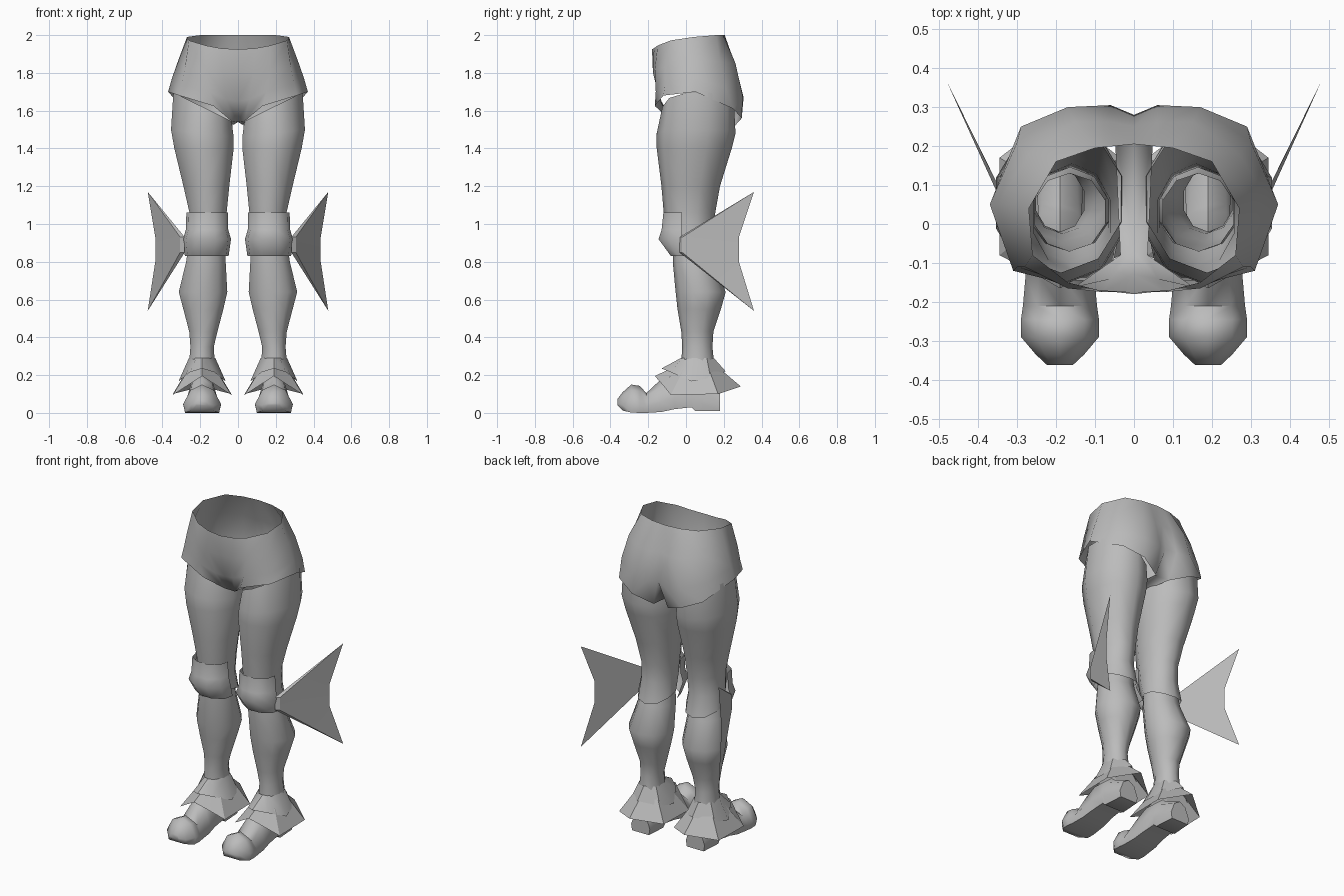
import bpy, bmesh, math

if "Cube" in bpy.data.objects:
    bpy.data.objects.remove(bpy.data.objects["Cube"])

grey = bpy.data.materials.new("plain_grey")
grey.diffuse_color = (0.5, 0.5, 0.5, 1)
grey.use_nodes = True
grey.node_tree.nodes["Principled BSDF"].inputs["Base Color"].default_value = grey.diffuse_color


def make(name, verts, faces, angle=60, merge=False):
    """Right-hand half mesh, mirrored to the left."""
    bm = bmesh.new()
    vs = [bm.verts.new(v) for v in verts]
    for f in faces:
        bm.faces.new([vs[i] for i in f])
    bmesh.ops.recalc_face_normals(bm, faces=bm.faces)
    me = bpy.data.meshes.new(name)
    bm.to_mesh(me)
    bm.free()
    me.materials.append(grey)
    ob = bpy.data.objects.new(name, me)
    bpy.context.collection.objects.link(ob)
    bpy.ops.object.select_all(action='DESELECT')
    ob.select_set(True)
    bpy.context.view_layer.objects.active = ob
    bpy.ops.object.shade_smooth_by_angle(angle=math.radians(angle))
    mod = ob.modifiers.new("mirror", 'MIRROR')
    mod.use_mirror_merge = merge
    # keep the mirror ahead of any smoothing modifier
    while ob.modifiers.find("mirror") > 0:
        bpy.ops.object.modifier_move_up(modifier="mirror")
    return ob


def grid(rows, closed=True):
    """Vertices and quads joining equal rows of points."""
    n = len(rows[0])
    faces = []
    for r in range(len(rows) - 1):
        for i in range(n if closed else n - 1):
            j = (i + 1) % n
            faces.append((r * n + i, r * n + j, (r + 1) * n + j, (r + 1) * n + i))
    return [p for row in rows for p in row], faces


def ring(z, x0, x1, y0, y1, tilt=0, dip=0, n=10, start=-90, sweep=360):
    """Oval slice; tilt raises the outer side, dip lowers the back."""
    pts = []
    cx, cy, rx, ry = (x0 + x1) / 2, (y0 + y1) / 2, (x1 - x0) / 2, (y1 - y0) / 2
    for i in range(n):
        a = math.radians(start + sweep * i / (n if sweep == 360 else n - 1))
        c, s = math.cos(a), math.sin(a)
        pts.append((cx + rx * c, cy + ry * s, z + tilt * c - dip * max(s, 0)))
    return pts


# Pelvis: each column runs from hem to waist, front centre to back centre
cols = [
    [(0, -.07, 1.54), (0, -.13, 1.65), (0, -.175, 1.8), (0, -.18, 1.925)],
    [(.035, -.08, 1.545), (.06, -.14, 1.66), (.08, -.175, 1.8), (.09, -.17, 1.93)],
    [(.13, -.165, 1.625), (.15, -.16, 1.7), (.17, -.165, 1.82), (.17, -.15, 1.945)],
    [(.31, -.12, 1.68), (.30, -.11, 1.74), (.28, -.11, 1.83), (.26, -.08, 1.972)],
    [(.37, .05, 1.70), (.35, .05, 1.77), (.315, .05, 1.87), (.27, .04, 1.99)],
    [(.29, .25, 1.61), (.30, .21, 1.72), (.27, .18, 1.86), (.2, .16, 2)],
    [(.17, .295, 1.56), (.17, .3, 1.68), (.15, .262, 1.85), (.1, .195, 2)],
    [(.05, .25, 1.51), (.06, .305, 1.67), (.06, .262, 1.84), (.05, .2, 2)],
    [(0, .2, 1.54), (0, .28, 1.68), (0, .25, 1.85), (0, .205, 2)],
]
v, f = grid(cols, closed=False)
f.append((0, 4, 28, 32))  # crotch strip
make("pelvis", v, f, 70, merge=True)

# Thigh: ends behind the knee in a dipped, flared hem
v, f = grid([
    ring(1.62, .025, .35, -.125, .255, tilt=.08),
    ring(1.48, .015, .363, -.155, .262, tilt=.02),
    ring(1.40, .015, .345, -.155, .242),
    ring(1.20, .04, .295, -.13, .18),
    ring(1.06, .055, .262, -.118, .155),
    ring(.95, .06, .268, -.10, .145),
    ring(.87, .055, .275, -.07, .17, dip=.05),
])
make("thigh", v, f)

# Lower leg with calf bulge
v, f = grid([
    ring(.93, .07, .26, -.07, .13),
    ring(.80, .06, .28, -.07, .15),
    ring(.64, .05, .32, -.055, .21),
    ring(.55, .072, .295, -.045, .185),
    ring(.43, .105, .262, -.025, .145),
    ring(.35, .125, .255, -.02, .14),
    ring(.27, .12, .262, -.025, .148),
])
make("lower_leg", v, f)

# Knee guard wrapping the front
arc = dict(n=6, start=-190, sweep=200)
v, f = grid([
    ring(1.06, .052, .275, -.125, .05, **arc),
    ring(.97, .05, .278, -.135, .06, **arc),
    ring(.92, .035, .293, -.152, .07, **arc),
    ring(.83, .048, .283, -.085, .09, **arc),
], closed=False)
make("knee_guard", v, f, 50)

# Thin wedge fin swept back from the outer knee
v = [(.282, -.035, .93), (.282, -.035, .85), (.306, -.02, .93), (.306, -.02, .85),
     (.478, .36, 1.17), (.438, .28, .93), (.438, .28, .80), (.478, .36, .54)]
f = [(0, 4, 5), (0, 5, 6, 1), (1, 6, 7), (2, 5, 4), (2, 3, 6, 5), (3, 7, 6),
     (0, 2, 4), (1, 7, 3), (0, 1, 3, 2)]
make("knee_fin", v, f, 20)


# Ankle skirts: a ring at the ankle flared to a zigzag hem
def skirt(name, top, hem):
    outer = hem + [(.38 - x, y, z) for x, y, z in hem[-2:0:-1]]
    n = len(outer)
    upper = []
    for x, y, z in outer:
        a = math.atan2(y - .06, x - .19)
        upper.append((.19 + .072 * math.cos(a), .06 + .088 * math.sin(a), top))
    make(name, *grid([upper, outer]), 30)


skirt("upper_ankle_skirt", .29,
      [(.19, -.13, .235), (.255, -.08, .215), (.315, .03, .167),
       (.29, .13, .185), (.19, .21, .22)])
skirt("lower_ankle_skirt", .26,
      [(.19, -.165, .195), (.26, -.125, .15), (.345, -.08, .095),
       (.345, .17, .10), (.19, .29, .14)])

# Shoe: slices (y, half width, sole, top) from heel to upturned toe
slices = [(.18, .065, .01, .14), (.05, .075, .01, .2), (.03, .075, .03, .22),
          (-.06, .08, .02, .225), (-.13, .088, .005, .18), (-.21, .095, 0, .105),
          (-.245, .1, 0, .143), (-.29, .1, .002, .15), (-.335, .062, .012, .11),
          (-.362, .033, .04, .075)]
rows = []
for y, w, b, t in slices:
    h = t - b
    side = [(w * .9, b), (w, b + h * .3), (w * .62, b + h * .8)]
    prof = side + [(0, t)] + [(-x, z) for x, z in side[::-1]]
    rows.append([(.19 + x, y, z) for x, z in prof])
v, f = grid(rows)
n = len(rows[0])
f += [tuple(range(n)), tuple(range(len(v) - n, len(v)))]
make("shoe", v, f, 50)
